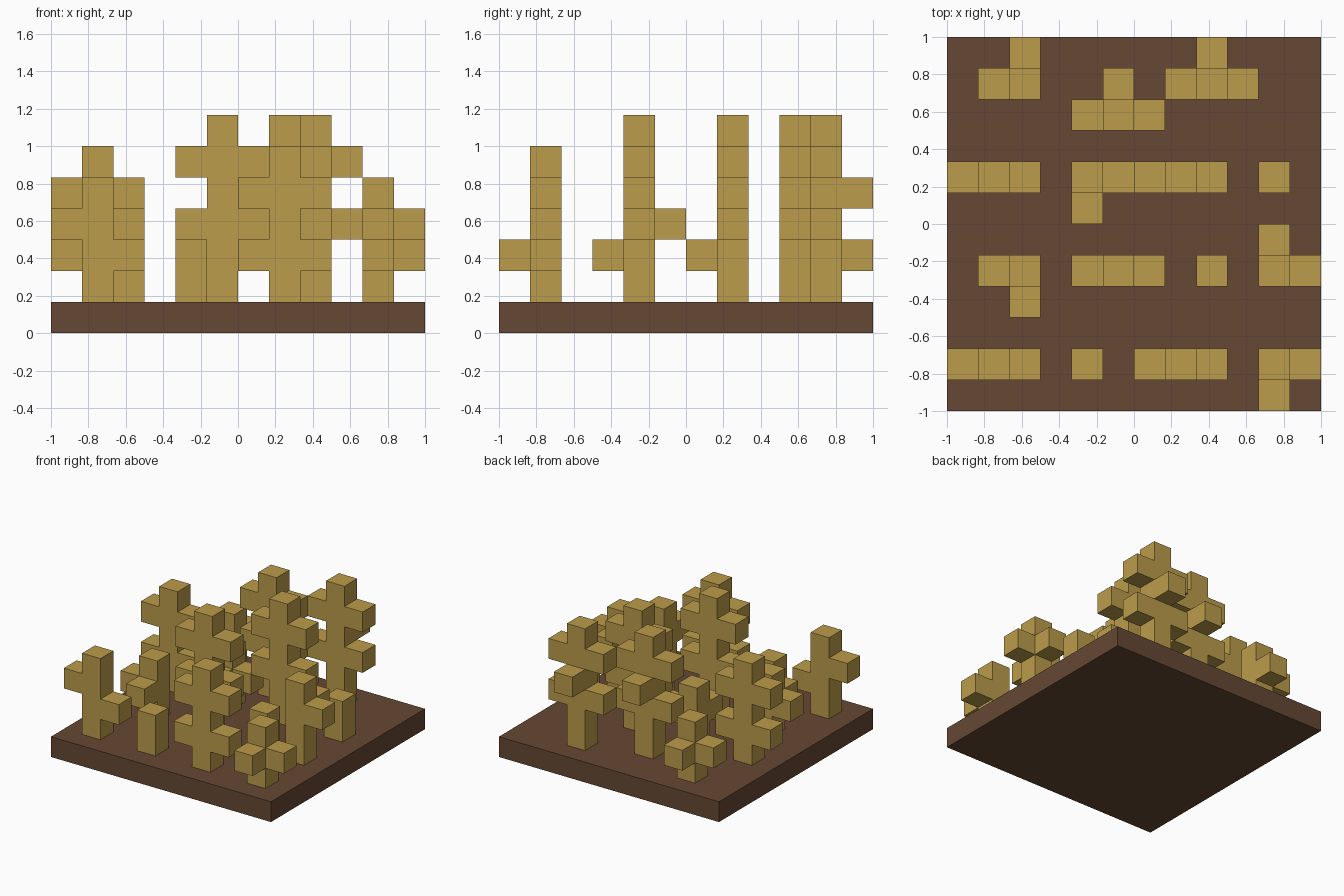
import bpy
import bmesh
import math
from mathutils import Vector

cube = bpy.data.objects.get("Cube")
if cube:
    bpy.data.objects.remove(cube, do_unlink=True)

U = 1 / 6  # size of one block


def make_material(name, rgb):
    mat = bpy.data.materials.new(name)
    mat.use_nodes = True
    mat.diffuse_color = (*rgb, 1)
    node = next(n for n in mat.node_tree.nodes if n.type == 'BSDF_PRINCIPLED')
    node.inputs["Base Color"].default_value = (*rgb, 1)
    return mat


def finish(bm, name, mat):
    mesh = bpy.data.meshes.new(name)
    bm.to_mesh(mesh)
    bm.free()
    mesh.materials.append(mat)
    obj = bpy.data.objects.new(name, mesh)
    bpy.context.collection.objects.link(obj)
    return obj


def block_shape(name, cells, mat):
    """Skin a set of grid blocks with outer faces only, then merge flat faces."""
    bm = bmesh.new()
    for cell in cells:
        centre = Vector(((cell[0] - 5.5) * U, (cell[1] - 5.5) * U, (cell[2] + 0.5) * U))
        for axis in range(3):
            for sign in (-1, 1):
                n = [0, 0, 0]
                n[axis] = sign
                if tuple(c + d for c, d in zip(cell, n)) in cells:
                    continue
                normal = Vector(n)
                u = Vector((0, 0, 0))
                u[(axis + 1) % 3] = 1
                v = normal.cross(u)
                corners = [centre + (normal + u * a + v * b) * U / 2
                           for a, b in ((-1, -1), (1, -1), (1, 1), (-1, 1))]
                bm.faces.new([bm.verts.new(p) for p in corners])
    bmesh.ops.remove_doubles(bm, verts=bm.verts, dist=1e-4)
    bmesh.ops.dissolve_limit(bm, angle_limit=math.radians(1),
                             verts=bm.verts, edges=bm.edges)
    return finish(bm, name, mat)


soil = make_material("soil brown", (0.130, 0.065, 0.033))
gold = make_material("golden tan", (0.503, 0.333, 0.069))

# Base slab
bm = bmesh.new()
bmesh.ops.create_cube(bm, size=1)
bmesh.ops.scale(bm, vec=(2, 2, U), verts=bm.verts)
bmesh.ops.translate(bm, vec=(0, 0, U / 2), verts=bm.verts)
finish(bm, "base_slab", soil)

# Arm layouts: side letter and level (W/E along x, S/N along y)
SIDES = {"W": (-1, 0), "E": (1, 0), "S": (0, -1), "N": (0, 1)}
LOW_CROSS = "W2 E2 W4 E4"
TALL_CROSS = "W3 E3 W5 E5"

# Plants: column, row, trunk height, arms
plants = [
    (1, 1, 4, "W3 E2"),
    (4, 1, 2, ""),
    (7, 1, 5, LOW_CROSS),
    (10, 1, 3, "E2 S2"),
    (2, 4, 3, "W2 S2"),
    (5, 4, 6, TALL_CROSS),
    (8, 4, 2, ""),
    (10, 4, 4, "E3 N3"),
    (1, 7, 5, LOW_CROSS),
    (4, 7, 3, "E2 S2"),
    (7, 7, 6, TALL_CROSS),
    (10, 7, 2, ""),
    (2, 10, 3, "W2 N2"),
    (5, 9, 6, TALL_CROSS + " N4"),
    (8, 10, 6, TALL_CROSS + " N4"),
]

for number, (x, y, height, arms) in enumerate(plants, 1):
    cells = {(x, y, z) for z in range(1, height + 1)}
    for arm in arms.split():
        dx, dy = SIDES[arm[0]]
        cells.add((x + dx, y + dy, int(arm[1])))
    block_shape(f"branching_plant_{number}", cells, gold)
